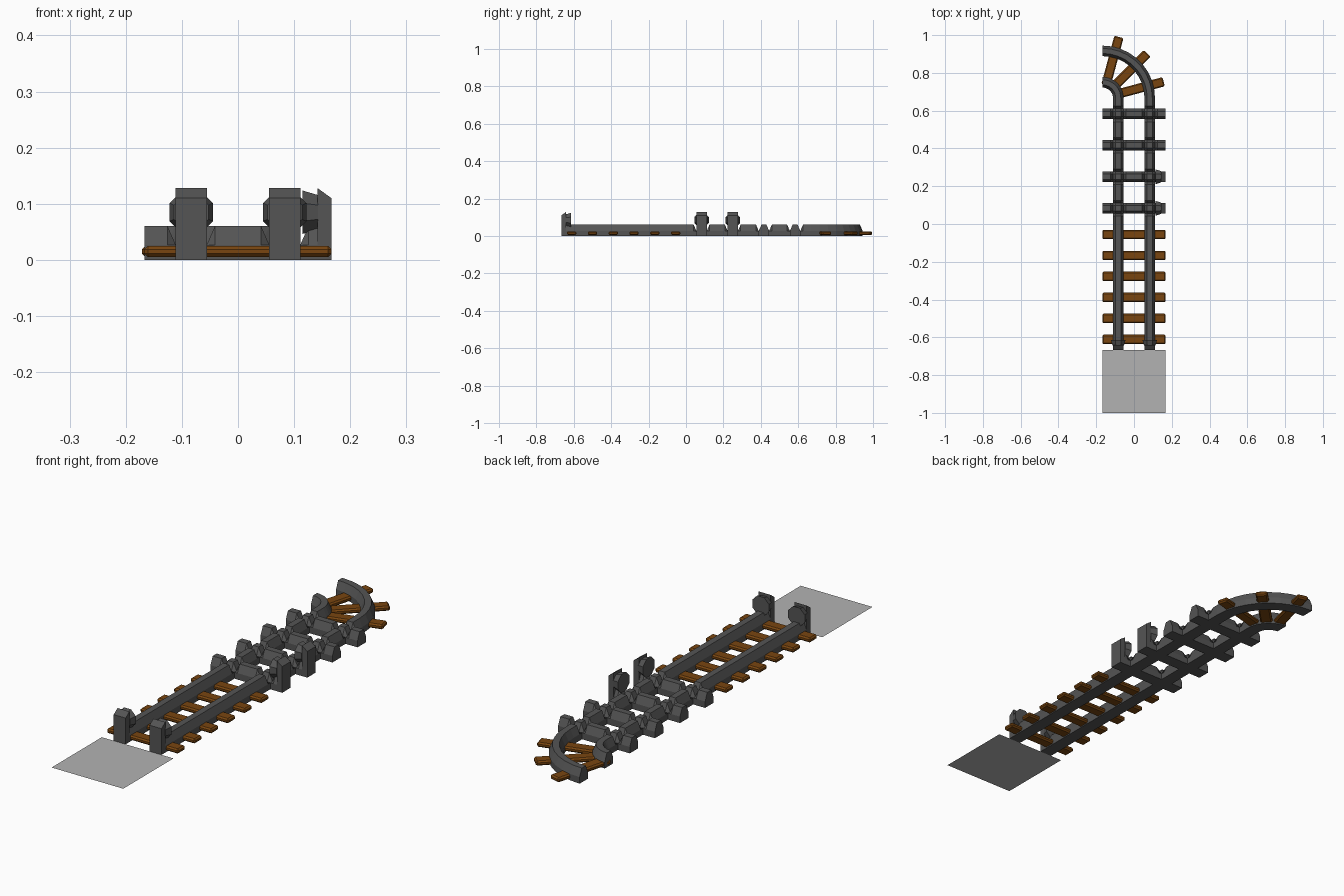
import bpy, bmesh, math
from mathutils import Matrix, Vector

if "Cube" in bpy.data.objects:
    bpy.data.objects.remove(bpy.data.objects["Cube"])

U = 1 / 3            # tile size
G = U / 4            # rail offset from tile centre
H, T = 0.0278, 0.0135    # rail half width at base and at top
ZS, ZT = 0.027, 0.06     # shoulder and top height


def material(name, col):
    m = bpy.data.materials.new(name)
    m.diffuse_color = (*col, 1)
    m.use_nodes = True
    m.node_tree.nodes["Principled BSDF"].inputs["Base Color"].default_value = m.diffuse_color
    return m


STEEL = material("dark_grey_steel", (0.09, 0.09, 0.09))
WOOD = material("brown_wood", (0.19, 0.06, 0.005))
PLATE = material("light_grey_plate", (0.45, 0.45, 0.45))


def finish(name, bm, mat):
    bmesh.ops.recalc_face_normals(bm, faces=bm.faces)
    me = bpy.data.meshes.new(name)
    bm.to_mesh(me)
    bm.free()
    me.materials.append(mat)
    ob = bpy.data.objects.new(name, me)
    bpy.context.collection.objects.link(ob)
    return ob


def rail(name, stations):
    """Loft the rail section through (x, y, side_angle, top_z) stations."""
    bm = bmesh.new()
    rings = []
    for x, y, a, top in stations:
        side = Vector((math.cos(a), math.sin(a), 0))
        prof = [(-H, 0), (H, 0), (H, ZS), (T, top), (-T, top), (-H, ZS)]
        rings.append([bm.verts.new(Vector((x, y, z)) + side * s) for s, z in prof])
    for r, q in zip(rings, rings[1:]):
        for i in range(6):
            j = (i + 1) % 6
            bm.faces.new((r[i], r[j], q[j], q[i]))
    bm.faces.new(rings[0])
    bm.faces.new(rings[-1])
    return finish(name, bm, STEEL)


def notch(c):
    """Positions and heights of the grooves around a crossing at c."""
    e = 2 * H - T
    return [(c - e, ZT), (c - H, ZS), (c - T, ZT), (c + T, ZT), (c + H, ZS), (c + e, ZT)]


# long rails, notched at the four crossings
crossings = [G + i * U / 2 for i in range(4)]
path = [(-2 * U, ZT)] + [s for c in crossings for s in notch(c)] + [(2 * U, ZT)]
for s in (-1, 1):
    rail("long_rail", [(s * G, y, 0, z) for y, z in path])

# cross rails, in pieces between the long rails
left, right = notch(-G), notch(G)
pieces = [[(-U / 2, ZT)] + left[:2], left[4:] + right[:2], right[4:] + [(U / 2, ZT)]]
for c in crossings:
    for p in pieces:
        rail("cross_rail", [(x, c, math.pi / 2, z) for x, z in p])

# curved rails around the inner corner of the last tile
CX, CY = -U / 2, 2 * U
for r in (G, 3 * G):
    angs = [math.pi / 2 * i / 9 for i in range(10)]
    rail("curved_rail", [(CX + r * math.cos(a), CY + r * math.sin(a), a, ZT) for a in angs])


# sleepers
def sleeper(x, y, length, angle=0):
    bm = bmesh.new()
    bmesh.ops.create_cube(bm, size=1)
    bmesh.ops.scale(bm, vec=(length, 0.05, 0.02), verts=bm.verts)
    ob = finish("sleeper", bm, WOOD)
    ob.location = (x, y, 0.015)
    ob.rotation_euler.z = angle
    mod = ob.modifiers.new("bevel", 'BEVEL')
    mod.width, mod.segments = 0.006, 1


for i in range(6):
    sleeper(0, -2 * U + U / 6 + i * U / 3, U)
for deg in (15, 45, 75):
    a, r0, r1 = math.radians(deg), 0.07, 0.335
    rm = (r0 + r1) / 2
    sleeper(CX + rm * math.cos(a), CY + rm * math.sin(a), r1 - r0, a)


# buffer stops: sloped post with a flared eight-sided pad facing inward (+y local)
def buffer(x, y, angle):
    bm = bmesh.new()
    prof = [(0, 0), (0, 0.11), (0.025, 0.128), (0.025, 0)]
    f = bm.faces.new([bm.verts.new((-H, d, z)) for d, z in prof])
    ext = bmesh.ops.extrude_face_region(bm, geom=[f])
    bmesh.ops.translate(bm, vec=(2 * H, 0, 0),
                        verts=[v for v in ext["geom"] if isinstance(v, bmesh.types.BMVert)])
    place = (Matrix.Translation((0, 0.038, 0.085)) @ Matrix.Rotation(-math.pi / 2, 4, 'X')
             @ Matrix.Rotation(math.pi / 8, 4, 'Z'))
    bmesh.ops.create_cone(bm, cap_ends=True, segments=8, radius1=0.033, radius2=0.042,
                          depth=0.028, matrix=place)
    ob = finish("buffer_stop", bm, STEEL)
    ob.location = (x, y, 0)
    ob.rotation_euler.z = angle


for s in (-1, 1):
    buffer(s * G, -2 * U, 0)
for c in crossings[:2]:
    buffer(U / 2, c, math.pi / 2)

# flat empty tile
bm = bmesh.new()
bmesh.ops.create_grid(bm, x_segments=1, y_segments=1, size=U / 2)
finish("flat_tile", bm, PLATE).location = (0, -2.5 * U, 0)
